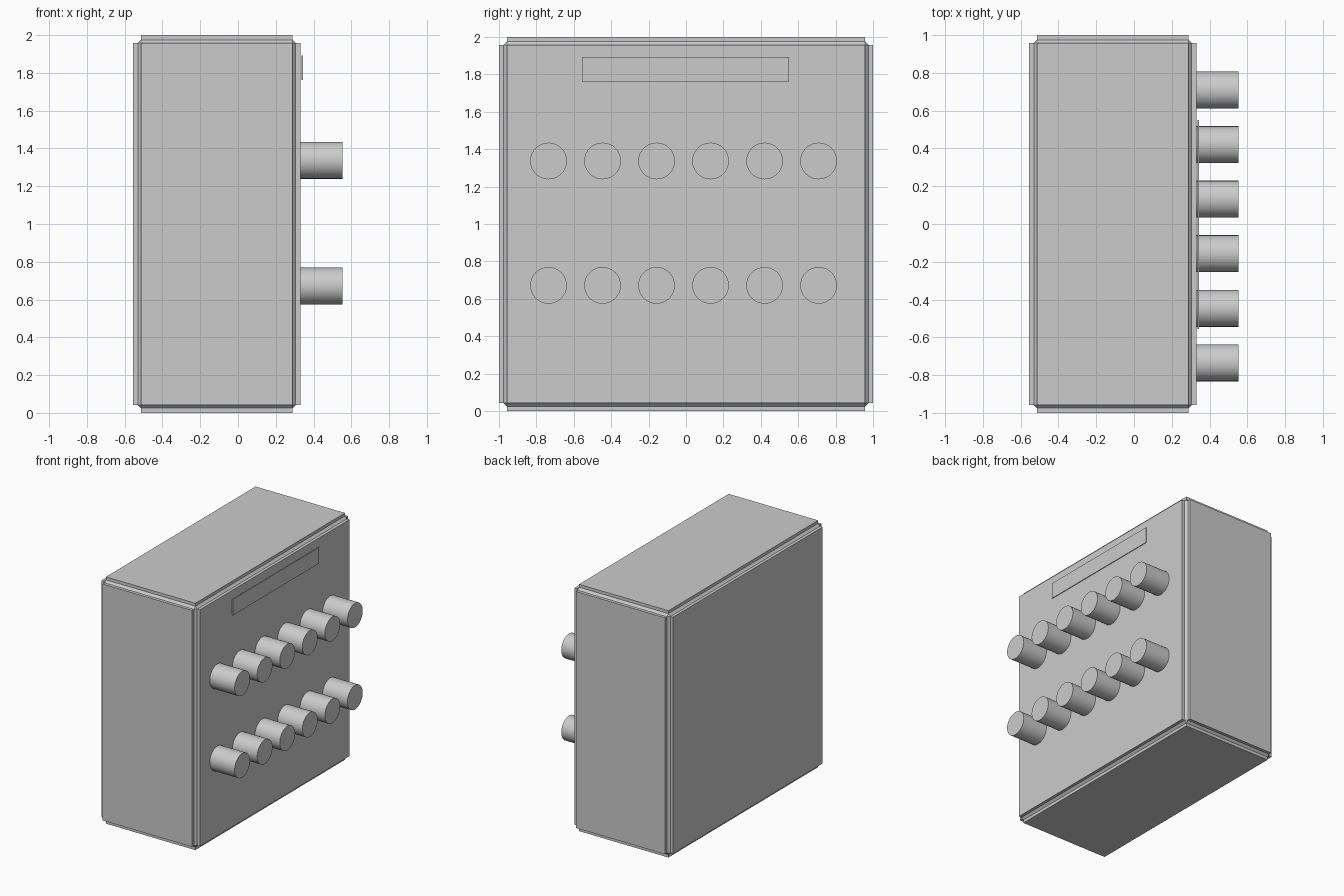
import bpy
from math import pi

if "Cube" in bpy.data.objects:
    bpy.data.objects.remove(bpy.data.objects["Cube"])


def box(name, x, y, z):
    bpy.ops.mesh.primitive_cube_add(
        size=1, location=(sum(x) / 2, sum(y) / 2, sum(z) / 2))
    ob = bpy.context.object
    ob.name = name
    ob.scale = (x[1] - x[0], y[1] - y[0], z[1] - z[0])
    bpy.ops.object.transform_apply(location=False, rotation=False, scale=True)
    return ob


# Cabinet with notched edges (inward square bevel)
body = box("cabinet", (-0.555, 0.33), (-1, 1), (0, 2))
bev = body.modifiers.new("notched_edges", 'BEVEL')
bev.width = 0.042
bev.segments = 3
bev.profile = 0.0
bev.limit_method = 'ANGLE'

# Thin display strip standing just off the control face
box("display_strip", (0.337, 0.343), (-0.555, 0.55), (1.762, 1.892))

# Two rows of six knobs
for row, z in enumerate((0.672, 1.337)):
    for i in range(6):
        bpy.ops.mesh.primitive_cylinder_add(
            vertices=32, radius=0.098, depth=0.233,
            location=(0.4365, -0.735 + 0.2888 * i, z), rotation=(0, pi / 2, 0))
        knob = bpy.context.object
        knob.name = f"knob_{row + 1}_{i + 1}"
        bpy.ops.object.shade_smooth_by_angle()
